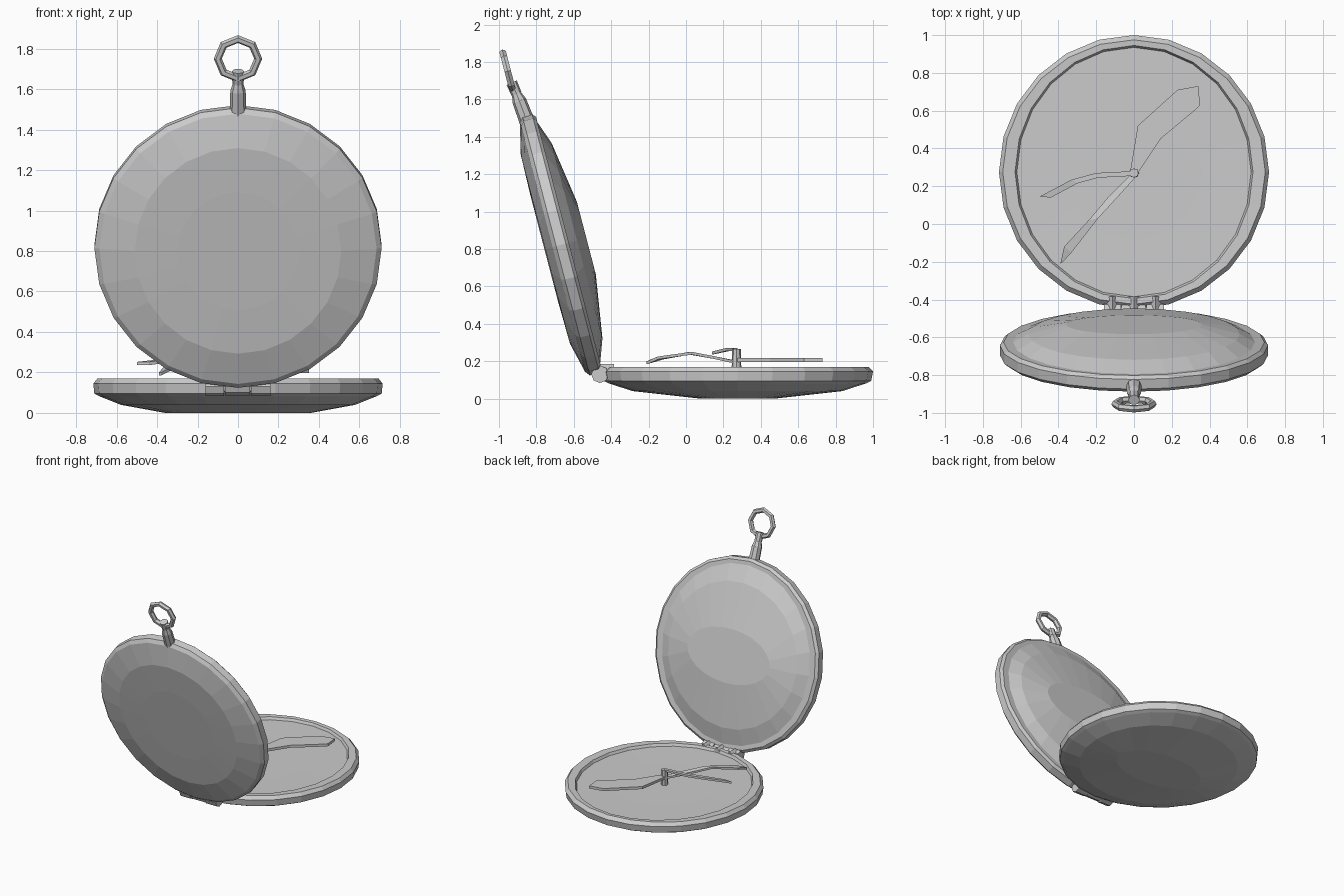
import bpy, bmesh
from math import sin, cos, pi, radians
from mathutils import Matrix, Vector

if "Cube" in bpy.data.objects:
    bpy.data.objects.remove(bpy.data.objects["Cube"])

SIDES = 24
# Lid frame: same axes as the base, swung up about the hinge
LID = Matrix.Translation((0, -0.67, 0.822)) @ Matrix.Rotation(radians(104.6), 4, 'X')


def finish(name, bm, matrix=Matrix()):
    bmesh.ops.recalc_face_normals(bm, faces=bm.faces)
    mesh = bpy.data.meshes.new(name)
    bm.to_mesh(mesh)
    bm.free()
    ob = bpy.data.objects.new(name, mesh)
    bpy.context.collection.objects.link(ob)
    ob.matrix_world = matrix
    return ob


def shell(name, rings, matrix):
    """Closed round body from (x radius, y radius, height) rings."""
    bm = bmesh.new()
    loops = [[bm.verts.new((rx * sin(2 * pi * i / SIDES), ry * cos(2 * pi * i / SIDES), z))
              for i in range(SIDES)] for rx, ry, z in rings]
    for a, b in zip(loops, loops[1:]):
        for i in range(SIDES):
            j = (i + 1) % SIDES
            bm.faces.new((a[i], a[j], b[j], b[i]))
    bm.faces.new(loops[0])
    bm.faces.new(loops[-1])
    return finish(name, bm, matrix)


def rod(name, a, b, r1, r2, sides=8, matrix=Matrix()):
    """Straight tapered rod between two points."""
    a, b = Vector(a), Vector(b)
    d = b - a
    bm = bmesh.new()
    bmesh.ops.create_cone(bm, cap_ends=True, segments=sides, radius1=r1, radius2=r2, depth=d.length)
    turn = d.to_track_quat('Z', 'Y').to_matrix().to_4x4()
    bmesh.ops.transform(bm, matrix=Matrix.Translation((a + b) / 2) @ turn, verts=bm.verts)
    return finish(name, bm, matrix)


def hand(name, left, right, thick):
    """Flat strip between two edges of matching (x, y, z) points."""
    bm = bmesh.new()
    rows = []
    for l, r in zip(left, right):
        rows.append([bm.verts.new((p[0], p[1], p[2] + h))
                     for p, h in ((l, 0), (r, 0), (r, thick), (l, thick))])
    for a, b in zip(rows, rows[1:]):
        for i in range(4):
            j = (i + 1) % 4
            bm.faces.new((a[i], a[j], b[j], b[i]))
    bm.faces.new(rows[0])
    bm.faces.new(rows[-1])
    return finish(name, bm)


# Lower case with raised rim and sunken dial
shell("case_base", [
    (0.36, 0.20, 0.0), (0.58, 0.56, 0.04), (0.685, 0.69, 0.082), (0.71, 0.715, 0.095),
    (0.715, 0.725, 0.145), (0.695, 0.70, 0.17), (0.63, 0.67, 0.168),
    (0.62, 0.66, 0.148), (0.36, 0.36, 0.145)], Matrix.Translation((0, 0.275, 0)))

# Lid, domed on both faces
shell("lid", [
    (0.36, 0.20, -0.142), (0.56, 0.54, -0.09), (0.64, 0.665, -0.045), (0.69, 0.695, -0.045),
    (0.71, 0.715, -0.028), (0.71, 0.715, 0.025), (0.685, 0.69, 0.045),
    (0.51, 0.525, 0.085), (0.3, 0.3, 0.09)], LID)

# Hinge knuckles
for i, (x0, x1, r) in enumerate([(-0.16, -0.07, 0.047), (-0.065, 0.06, 0.043), (0.065, 0.16, 0.047)]):
    rod(f"hinge_knuckle_{i + 1}", (x0, -0.46, 0.13), (x1, -0.46, 0.13), r, r)
rod("hinge_pin", (-0.155, -0.46, 0.13), (0.155, -0.46, 0.13), 0.03, 0.03)
for i, x in enumerate((-0.115, 0.0, 0.115)):
    rod(f"hinge_leaf_{i + 1}", (x, -0.46, 0.14), (x, -0.385, 0.14), 0.045, 0.045, 4)

# Stem, neck and hanging ring on the lid
rod("stem", (0, 0.66, 0.005), (0, 0.80, 0.02), 0.042, 0.038, 8, LID)
rod("neck", (0, 0.80, 0.02), (0, 0.84, 0.025), 0.038, 0.026, 8, LID)
rod("ring_loop", (0, 0.84, 0.025), (0, 0.905, 0.035), 0.028, 0.03, 8, LID)
bpy.ops.mesh.primitive_torus_add(major_segments=8, minor_segments=6,
                                 major_radius=0.1, minor_radius=0.02)
ring = bpy.context.object
ring.name = "hanging_ring"
ring.matrix_world = LID @ Matrix.Translation((0, 0.97, 0.04))

# Hand pivot
rod("pivot", (0, 0.27, 0.14), (0, 0.27, 0.265), 0.026, 0.024)

# Three stacked hands
hand("broad_hand",
     [(-0.02, 0.28, 0.197), (0.02, 0.52, 0.197), (0.23, 0.71, 0.197), (0.34, 0.73, 0.197)],
     [(0.02, 0.27, 0.197), (0.14, 0.45, 0.197), (0.32, 0.60, 0.197), (0.35, 0.63, 0.197)], 0.02)
hand("arched_hand",
     [(-0.02, 0.26, 0.19), (-0.13, 0.15, 0.212), (-0.24, 0.02, 0.235), (-0.37, -0.12, 0.21), (-0.39, -0.21, 0.185)],
     [(0.01, 0.25, 0.19), (-0.08, 0.15, 0.212), (-0.19, 0.03, 0.235), (-0.33, -0.15, 0.21), (-0.38, -0.205, 0.185)], 0.015)
hand("curved_hand",
     [(0.0, 0.28, 0.25), (-0.2, 0.27, 0.255), (-0.33, 0.235, 0.255), (-0.5, 0.145, 0.236)],
     [(0.0, 0.255, 0.25), (-0.19, 0.245, 0.255), (-0.3, 0.215, 0.255), (-0.44, 0.14, 0.236)], 0.016)
